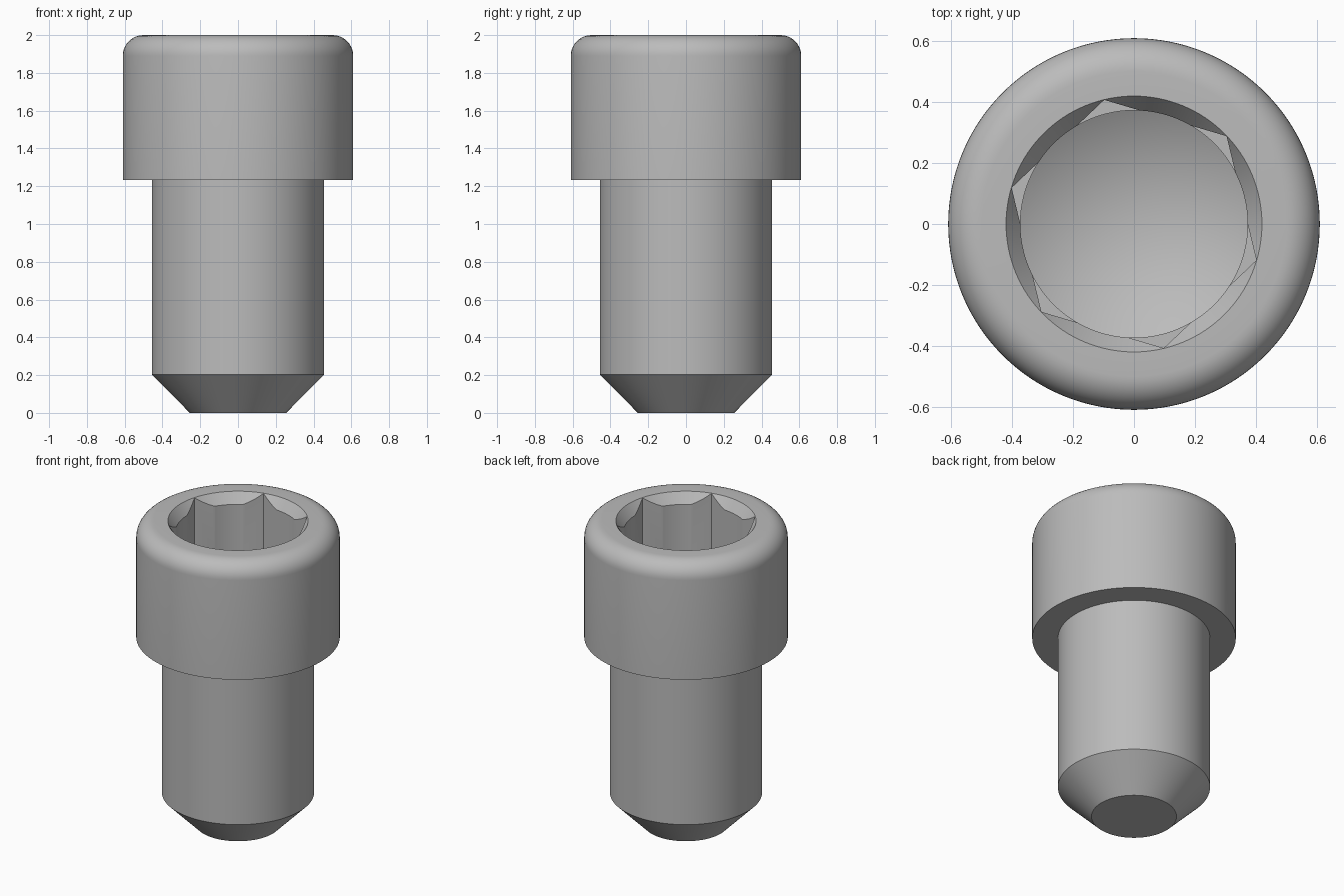
import bpy
import bmesh
from math import pi, radians, sin, cos
from mathutils import Vector

old = bpy.data.objects.get("Cube")
if old:
    bpy.data.objects.remove(old, do_unlink=True)

STEPS = 128

# Plain grey steel
steel = bpy.data.materials.new("grey steel")
steel.use_nodes = True
colour = (0.5, 0.5, 0.5, 1)
steel.diffuse_color = colour
steel.node_tree.nodes["Principled BSDF"].inputs["Base Color"].default_value = colour


def make_object(name, bm):
    bmesh.ops.recalc_face_normals(bm, faces=bm.faces)
    mesh = bpy.data.meshes.new(name)
    bm.to_mesh(mesh)
    bm.free()
    mesh.materials.append(steel)
    obj = bpy.data.objects.new(name, mesh)
    bpy.context.collection.objects.link(obj)
    return obj


def lathe(name, profile):
    """Revolve (radius, z) points about the z axis."""
    bm = bmesh.new()
    verts = [bm.verts.new((r, 0, z)) for r, z in profile]
    edges = [bm.edges.new(pair) for pair in zip(verts, verts[1:])]
    bmesh.ops.spin(bm, geom=verts + edges, cent=(0, 0, 0), axis=(0, 0, 1),
                   angle=2 * pi, steps=STEPS)
    bmesh.ops.remove_doubles(bm, verts=bm.verts, dist=1e-5)
    return make_object(name, bm)


# Shank with tapered tip, head with rounded rim, drilled pilot hole
fillet = 0.11
rim = [(0.5 + fillet * cos(a), 1.89 + fillet * sin(a))
       for a in (i * pi / 20 for i in range(11))]
body = [(0, 0), (0.255, 0), (0.456, 0.203), (0.456, 1.233), (0.61, 1.233)]
hole = [(0.42, 2), (0.373, 1.935), (0.373, 1.55), (0, 1.335)]
screw = lathe("socket_head_screw", body + rim + hole)

# Hexagonal key socket, cut through the chamfered mouth
bm = bmesh.new()
corners = [radians(43.5 + 60 * i) for i in range(6)]
base = bm.faces.new([bm.verts.new((0.419 * cos(a), 0.419 * sin(a), 1.555))
                     for a in corners])
top = bmesh.ops.extrude_face_region(bm, geom=[base])["geom"]
bmesh.ops.translate(bm, vec=Vector((0, 0, 0.6)),
                    verts=[g for g in top if isinstance(g, bmesh.types.BMVert)])
cutter = make_object("hex_socket_cutter", bm)
cutter.hide_render = True

cut = screw.modifiers.new("hex socket", 'BOOLEAN')
cut.operation = 'DIFFERENCE'
cut.solver = 'EXACT'
cut.object = cutter

bpy.ops.object.select_all(action='DESELECT')
screw.select_set(True)
bpy.context.view_layer.objects.active = screw
bpy.ops.object.modifier_apply(modifier=cut.name)
bpy.data.objects.remove(cutter, do_unlink=True)
bpy.ops.object.shade_smooth_by_angle(angle=radians(25))
